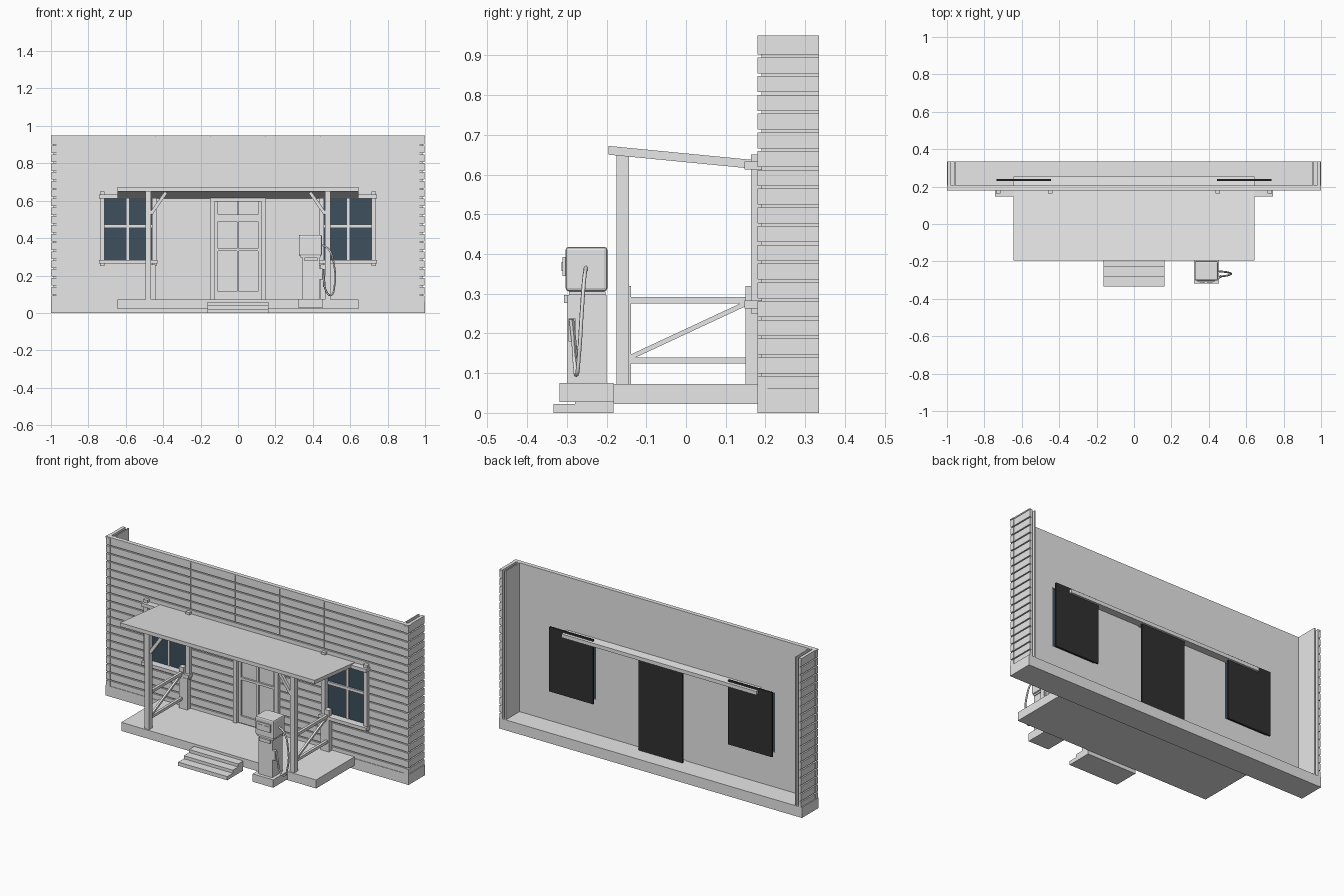
import bpy, bmesh
from mathutils import Vector

default_cube = bpy.data.objects.get("Cube")
if default_cube:
    bpy.data.objects.remove(default_cube, do_unlink=True)


def make_material(name, colour):
    material = bpy.data.materials.new(name)
    material.use_nodes = True
    material.diffuse_color = (*colour, 1)
    material.node_tree.nodes["Principled BSDF"].inputs["Base Color"].default_value = (*colour, 1)
    return material


grey = make_material("weathered_grey", (.8, .8, .8))
glass = make_material("blue_glass", (.047, .08, .11))
black = make_material("black_backing", (.03, .03, .03))


def finish(name, bm, material):
    bmesh.ops.recalc_face_normals(bm, faces=bm.faces)
    mesh = bpy.data.meshes.new(name)
    bm.to_mesh(mesh)
    bm.free()
    mesh.materials.append(material)
    obj = bpy.data.objects.new(name, mesh)
    bpy.context.collection.objects.link(obj)
    return obj


def add_box(bm, x_range, y_range, z_range):
    ranges = [sorted(r) for r in (x_range, y_range, z_range)]
    corners = bmesh.ops.create_cube(bm, size=1)["verts"]
    for vert in corners:
        vert.co = [r[0] if c < 0 else r[1] for c, r in zip(vert.co, ranges)]


def box(name, x_range, y_range, z_range, material=grey):
    bm = bmesh.new()
    add_box(bm, x_range, y_range, z_range)
    return finish(name, bm, material)


def centred(name, half_width, y_range, z_range, material=grey):
    return box(name, (-half_width, half_width), y_range, z_range, material)


def strut(name, start, end, thickness):
    start, end = Vector(start), Vector(end)
    bm = bmesh.new()
    half = thickness / 2
    add_box(bm, (-half, half), (-half, half), (0, (end - start).length))
    obj = finish(name, bm, grey)
    obj.location = start
    obj.rotation_mode = "QUATERNION"
    obj.rotation_quaternion = (end - start).to_track_quat("Z", "Y")
    return obj


# Main heights, depths and openings
FRONT, BACKING, INNER, REAR = .18, .19, .205, .335
BASE, TOP = .062, .95
ROW, GROOVE = .0472, .007
WINDOW_IN, WINDOW_OUT, WINDOW_LOW, WINDOW_HIGH = .45, .73, .27, .625
DOOR_HALF, DOOR_HIGH = .145, .61
SEAM = .44
CORNER = .97
DECK = .073

# Openings by column: x limits and the height limits of the hole, if any
columns = [(0, DOOR_HALF, BASE, DOOR_HIGH), (DOOR_HALF, WINDOW_IN, None, None),
           (WINDOW_IN, WINDOW_OUT, WINDOW_LOW, WINDOW_HIGH), (WINDOW_OUT, CORNER, None, None)]


def pieces(low, high, hole_low, hole_high):
    if hole_low is None:
        spans = [(low, high)]
    else:
        spans = [(low, min(high, hole_low)), (max(low, hole_high), high)]
    return [s for s in spans if s[1] - s[0] > .001]


# Foundation and the flat inner wall
centred("foundation", 1, (FRONT, REAR), (0, BASE))
inner_wall = bmesh.new()
for side in (-1, 1):
    for left, right, hole_low, hole_high in columns:
        for span in pieces(BASE, TOP, hole_low, hole_high):
            add_box(inner_wall, (side * left, side * right), (BACKING, INNER), span)
    add_box(inner_wall, (side * CORNER, side * .985), (BACKING, INNER), (BASE, TOP))
finish("inner_wall", inner_wall, grey)

# Horizontal siding, with grooves between rows and seams above the porch
siding, side_siding, corners = bmesh.new(), bmesh.new(), bmesh.new()
high = TOP - .008
while high > BASE + .01:
    low = max(BASE, high - ROW + GROOVE)
    for side in (-1, 1):
        for left, right, hole_low, hole_high in columns:
            cuts = [left, right]
            if low > WINDOW_HIGH and right == WINDOW_IN:
                cuts = [left + .003, SEAM, SEAM + .003, right]
            for a, b in zip(cuts[::2], cuts[1::2]):
                for span in pieces(low, high, hole_low, hole_high):
                    add_box(siding, (side * a, side * b), (FRONT + .003, BACKING), span)
        add_box(side_siding, (side * .985, side * .995), (INNER, REAR), (low, high))
        add_box(corners, (side * CORNER, side * .998), (FRONT, INNER), (low, high))
    high -= ROW
finish("front_siding", siding, grey)
finish("side_siding", side_siding, grey)
finish("corner_boards", corners, grey)

centred("wall_cap", 1, (FRONT, INNER), (TOP - .007, TOP))
for side, label in ((-1, "right"), (1, "left")):
    box(label + "_siding_backing", (side * .978, side * .986), (BACKING, REAR), (BASE, TOP))
    box(label + "_side_cap", (side * .978, side * .997), (INNER, REAR), (TOP - .007, TOP))
    box(label + "_inner_panel", (side * .955, side * .962), (INNER, REAR), (BASE, TOP))

# Door with frame, transom light and four panes
centred("door_panel", DOOR_HALF, (.193, .2), (BASE, DOOR_HIGH))
centred("door_backing", DOOR_HALF, (.23, .24), (BASE, DOOR_HIGH), black)
centred("door_head", .15, (.165, BACKING), (.595, .615))
centred("transom_bar", .125, (.175, BACKING), (.51, .525))
centred("door_bottom_rail", .12, (.182, .195), (DECK, .115))
centred("door_middle_rail", .12, (.182, .195), (.33, .345))
centred("door_top_rail", .12, (.182, .195), (.49, .51))
centred("door_mullion", .006, (.184, .195), (.115, .595))
for side, label in ((-1, "right"), (1, "left")):
    box(label + "_door_jamb", (side * .125, side * .15), (.165, BACKING), (DECK, .6))
    box(label + "_door_stile", (side * .108, side * .125), (.182, .195), (DECK, .6))

# Windows
for side, label in ((-1, "right"), (1, "left")):
    def window_part(part, left, right, y_range, z_range, material=grey):
        box(f"{label}_window_{part}", (side * left, side * right), y_range, z_range, material)

    middle = (WINDOW_IN + WINDOW_OUT) / 2
    window_part("glass", WINDOW_IN, WINDOW_OUT, (.195, .2), (WINDOW_LOW, WINDOW_HIGH), glass)
    window_part("backing", .445, .735, (.23, .24), (.255, .64), black)
    window_part("inner_jamb", .435, .46, (.163, BACKING), (.25, .65))
    window_part("outer_jamb", .713, .738, (.163, BACKING), (.25, .65))
    window_part("head", .43, .743, (.147, BACKING), (.613, .633))
    window_part("sill", .43, .743, (.147, BACKING), (.263, .283))
    window_part("mullion", middle - .007, middle + .007, (.187, .196), (.28, .615))
    window_part("meeting_rail", .46, .715, (.185, .196), (.455, .472))

# Porch deck and three steps
centred("porch_deck", .643, (-.182, FRONT), (.022, DECK))
for index, front in enumerate((-.333, -.28, -.23)):
    height = .018 * index
    centred(f"step_{index}", .162, (front, -.182), (height, height + .022))

# Sloping porch roof, running through the wall
roof = bmesh.new()
add_box(roof, (-.643, .643), (-.195, .255), (0, .022))
for vert in roof.verts:
    vert.co.z += .65 - .097 * (vert.co.y + .195)
finish("porch_roof", roof, grey)

# Posts, railings and braces at both ends of the porch
for side, label in ((-1, "right"), (1, "left")):
    x = side * .48
    post = (x - .015, x + .015)
    rail = (x - .008, x + .008)
    box(label + "_front_post", post, (-.175, -.143), (DECK, .65))
    box(label + "_rail_stub", rail, (-.143, -.138), (DECK, .32))
    box(label + "_wall_post", (side * .44, side * .495), (.15, FRONT), (DECK, .26))
    box(label + "_wall_post_top", post, (.15, FRONT), (.26, .32))
    box(label + "_top_rail", rail, (-.143, .15), (.275, .292))
    box(label + "_low_rail", rail, (-.143, .15), (.124, .14))
    strut(label + "_rail_diagonal", (x, -.14, .14), (x, .15, .275), .012)
    strut(label + "_post_brace", (side * .465, -.16, .53), (side * .385, -.16, .645), .018)

# Fuel pump: plinth, column, head, dial and nozzle
box("pump_plinth", (.32, .455), (-.318, -.182), (.028, .075))
box("pump_column", (.345, .435), (-.298, -.2), (.075, .297))
box("pump_neck", (.335, .44), (-.295, -.203), (.297, .306))
head = box("pump_head", (.325, .448), (-.303, -.198), (.306, .418))
bevel = head.modifiers.new("bevel", "BEVEL")
bevel.width = .008
bevel.segments = 2
box("pump_dial_frame", (.34, .43), (-.311, -.303), (.345, .392))
for left in (.35, .39):
    box("pump_dial", (left, left + .03), (-.314, -.311), (.357, .38))
box("pump_shelf", (.355, .425), (-.307, -.298), (.277, .297))
box("nozzle_holder", (.435, .452), (-.296, -.278), (.18, .237))
strut("nozzle", (.455, -.288, .235), (.462, -.278, .14), .009)

# Hanging hose
hose_data = bpy.data.curves.new("pump_hose", "CURVE")
hose_data.dimensions = "3D"
hose_data.bevel_depth = .005
hose_data.bevel_resolution = 1
hose_data.resolution_u = 5
path = [(.445, -.252, .366), (.485, -.256, .34), (.513, -.262, .26),
        (.515, -.27, .14), (.495, -.276, .095), (.47, -.28, .12), (.46, -.284, .18)]
spline = hose_data.splines.new("BEZIER")
spline.bezier_points.add(len(path) - 1)
for point, position in zip(spline.bezier_points, path):
    point.co = position
    point.handle_left_type = point.handle_right_type = "AUTO"
hose_data.materials.append(grey)
hose = bpy.data.objects.new("pump_hose", hose_data)
bpy.context.collection.objects.link(hose)
